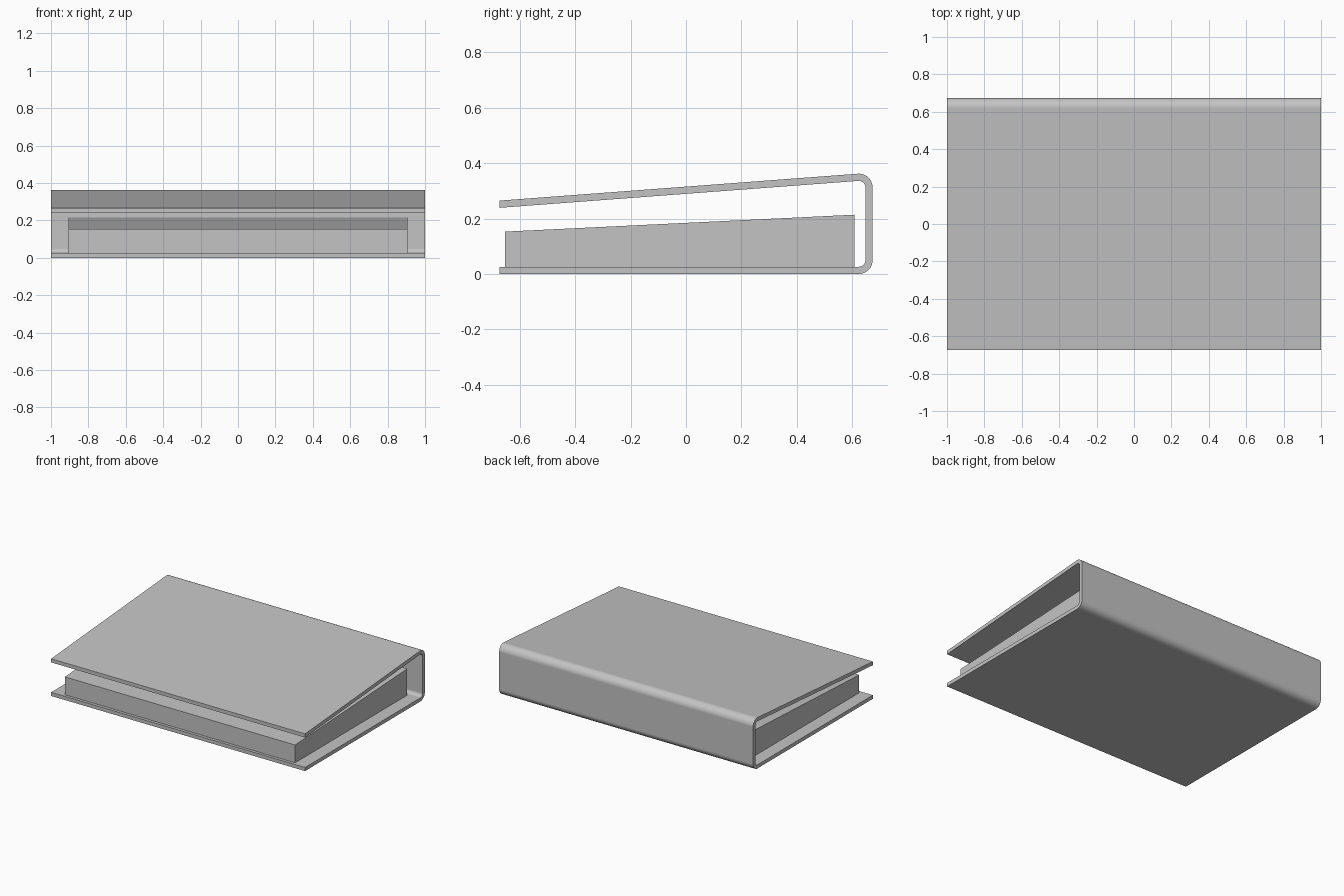
import bpy
import bmesh
import math

# Remove the default cube
cube = bpy.data.objects.get("Cube")
if cube:
    bpy.data.objects.remove(cube, do_unlink=True)

grey = bpy.data.materials.new("plain grey")
grey.use_nodes = True
colour = (0.55, 0.55, 0.55, 1)
grey.diffuse_color = colour
grey.node_tree.nodes["Principled BSDF"].inputs["Base Color"].default_value = colour


def extrude_profile(name, profile, half_width):
    """Extrude a closed (y, z) outline along x, centred on x = 0."""
    bm = bmesh.new()
    face = bm.faces.new([bm.verts.new((-half_width, y, z)) for y, z in profile])
    new = bmesh.ops.extrude_face_region(bm, geom=[face])["geom"]
    verts = [v for v in new if isinstance(v, bmesh.types.BMVert)]
    bmesh.ops.translate(bm, verts=verts, vec=(2 * half_width, 0, 0))
    bmesh.ops.recalc_face_normals(bm, faces=bm.faces)
    mesh = bpy.data.meshes.new(name)
    bm.to_mesh(mesh)
    bm.free()
    mesh.materials.append(grey)
    obj = bpy.data.objects.new(name, mesh)
    bpy.context.collection.objects.link(obj)
    return obj


def arc(cy, cz, radius, start, end, steps=10):
    angles = [start + (end - start) * i / steps for i in range(steps + 1)]
    return [(cy + radius * math.cos(a), cz + radius * math.sin(a)) for a in angles]


# Cover: one bent sheet with a flat base, upright spine and sloping lid
front, back = -0.674, 0.674
thickness, bend = 0.026, 0.05
slope = math.atan(0.075)
lid_front = 0.265
bend_y = back - bend
bend_z = lid_front + (bend_y - front) * math.tan(slope) - bend / math.cos(slope)


def sheet_side(radius):
    """One side of the bent sheet, from base front edge to lid front edge."""
    lid_drop = (bend - radius) / math.cos(slope)
    return ([(front, bend - radius)]
            + arc(bend_y, bend, radius, -math.pi / 2, 0)
            + arc(bend_y, bend_z, radius, 0, math.pi / 2 + slope)
            + [(front, lid_front - lid_drop)])


outline = sheet_side(bend) + sheet_side(bend - thickness)[::-1]
cover = extrude_profile("cover", outline, 1.0)
bpy.ops.object.select_all(action="DESELECT")
cover.select_set(True)
bpy.context.view_layer.objects.active = cover
bpy.ops.object.shade_smooth_by_angle(angle=math.radians(30))
weighted = cover.modifiers.new("flat_panels", "WEIGHTED_NORMAL")
weighted.keep_sharp = True

# Inner block: a wedge resting on the base
extrude_profile("inner_block", [(-0.653, thickness), (0.608, thickness),
                                (0.608, 0.214), (-0.653, 0.153)], 0.907)
